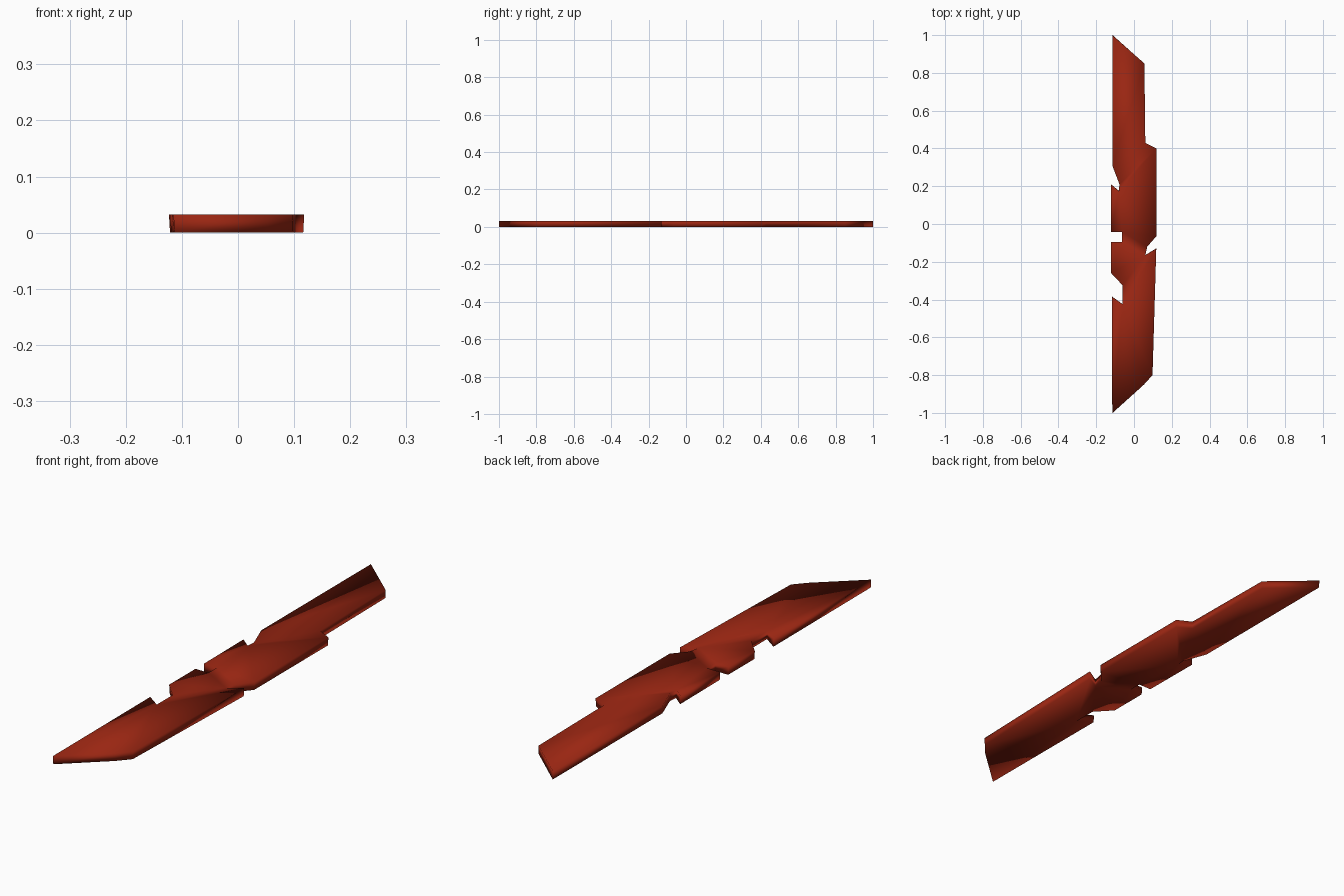
import bpy, bmesh

if "Cube" in bpy.data.objects:
    bpy.data.objects.remove(bpy.data.objects["Cube"])

# Broken plank outline seen from above, clockwise from the far left tip
outline = [
    (-0.115, 1.00), (0.055, 0.85), (0.06, 0.43), (0.118, 0.40),
    (0.118, -0.065), (0.07, -0.12), (0.06, -0.165), (0.118, -0.13),
    (0.098, -0.80), (0.053, -0.85), (-0.115, -1.00), (-0.117, -0.385),
    (-0.06, -0.425), (-0.06, -0.325), (-0.121, -0.26), (-0.121, -0.095),
    (-0.063, -0.095), (-0.063, -0.042), (-0.121, -0.042), (-0.123, 0.21),
    (-0.08, 0.175), (-0.077, 0.21), (-0.115, 0.31),
]
THICKNESS = 0.032
TAPER = 0.985  # underside is slightly narrower

# Wood colour
wood = bpy.data.materials.new("red_brown_wood")
wood.diffuse_color = (0.32, 0.019, 0.006, 1)
wood.use_nodes = True
wood.node_tree.nodes["Principled BSDF"].inputs["Base Color"].default_value = wood.diffuse_color

# Plank: top and bottom outlines joined by side walls
bm = bmesh.new()
top = [bm.verts.new((x, y, THICKNESS)) for x, y in outline]
bottom = [bm.verts.new((x * TAPER, y, 0)) for x, y in outline]
bm.faces.new(top)
bm.faces.new(bottom[::-1])
for i in range(len(outline)):
    j = (i + 1) % len(outline)
    bm.faces.new((top[i], bottom[i], bottom[j], top[j]))
bmesh.ops.recalc_face_normals(bm, faces=bm.faces)
bmesh.ops.triangulate(bm, faces=[f for f in bm.faces if len(f.verts) > 4])

# Soft shading rolls over the rim, as on a worn board
for f in bm.faces:
    f.smooth = True

mesh = bpy.data.meshes.new("broken_plank")
bm.to_mesh(mesh)
bm.free()
mesh.materials.append(wood)
plank = bpy.data.objects.new("broken_plank", mesh)
bpy.context.collection.objects.link(plank)
